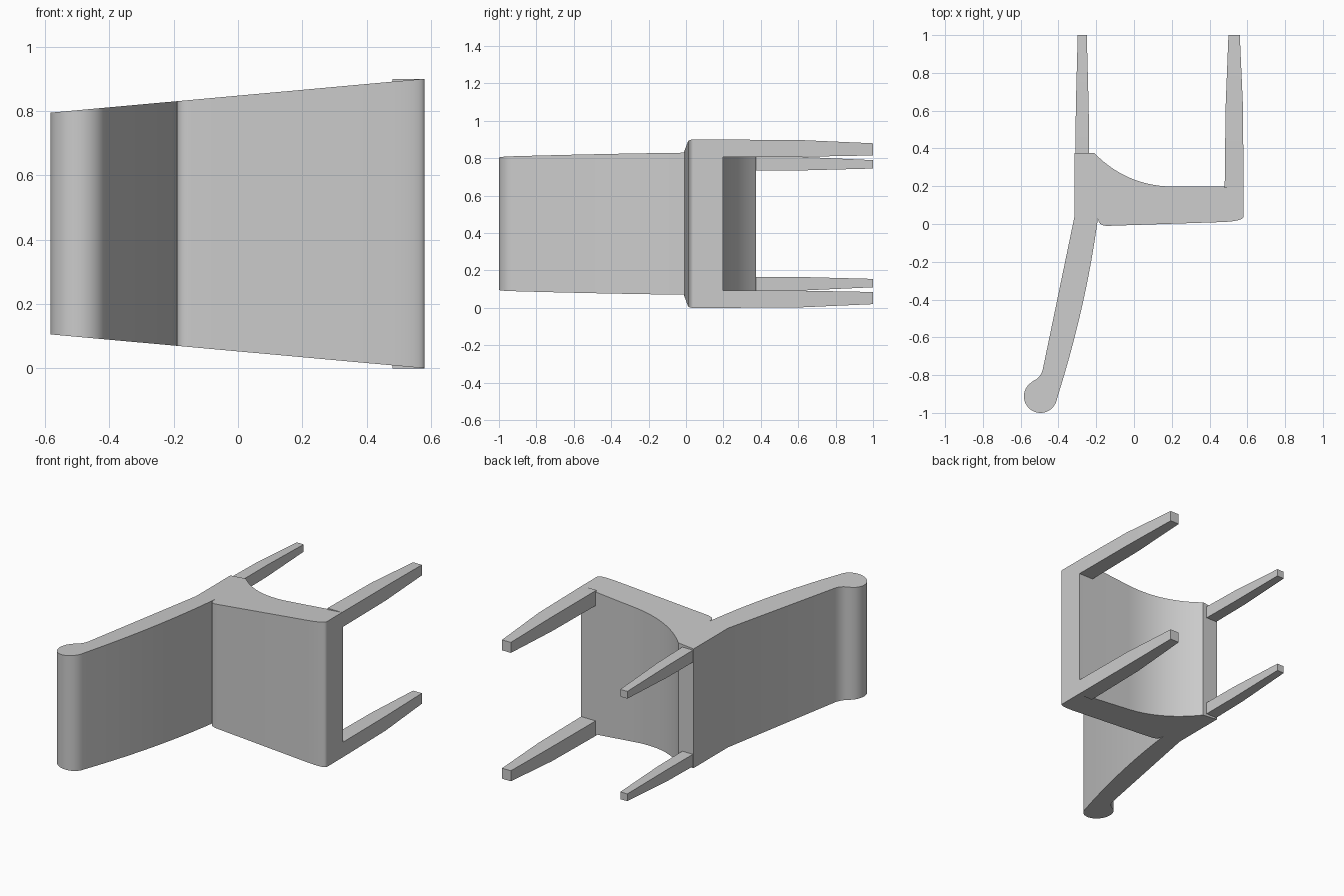
import bpy, bmesh, math

if "Cube" in bpy.data.objects:
    bpy.data.objects.remove(bpy.data.objects["Cube"])

MID = 0.45  # centre of the chair's width, along z


def half_width(x):
    # the chair widens evenly from the scroll to the front rail
    return 0.345 + (x + 0.58) * 0.105 / 1.16


def finish(name, bm):
    bmesh.ops.recalc_face_normals(bm, faces=bm.faces)
    me = bpy.data.meshes.new(name)
    bm.to_mesh(me)
    bm.free()
    ob = bpy.data.objects.new(name, me)
    bpy.context.collection.objects.link(ob)
    bpy.ops.object.select_all(action='DESELECT')
    ob.select_set(True)
    bpy.context.view_layer.objects.active = ob
    bpy.ops.object.shade_smooth_by_angle(angle=math.radians(30))
    return ob


def tapered_prism(name, profile):
    # xy profile spanning the width of the chair
    bm = bmesh.new()
    low = [bm.verts.new((x, y, MID - half_width(x))) for x, y in profile]
    high = [bm.verts.new((x, y, MID + half_width(x))) for x, y in profile]
    bm.faces.new(low)
    bm.faces.new(high)
    n = len(profile)
    for i in range(n):
        j = (i + 1) % n
        bm.faces.new((low[i], low[j], high[j], high[i]))
    return finish(name, bm)


def arc(cx, cy, rx, ry, a0, a1, n):
    pts = []
    for i in range(n + 1):
        a = math.radians(a0 + (a1 - a0) * i / n)
        pts.append((cx + rx * math.cos(a), cy + ry * math.sin(a)))
    return pts


def bezier(p0, p1, p2, n):
    pts = []
    for i in range(n + 1):
        t = i / n
        pts.append(tuple((1 - t) ** 2 * a + 2 * t * (1 - t) * b + t * t * c
                         for a, b, c in zip(p0, p1, p2)))
    return pts


def leg(name, sections, top):
    # sections: (y, x0, x1, z0, z1); the upper leg mirrors the lower one
    bm = bmesh.new()
    rings = []
    for y, x0, x1, z0, z1 in sections:
        ring = []
        for x, z in ((x0, z0), (x1, z0), (x1, z1), (x0, z1)):
            ring.append(bm.verts.new((x, y, 2 * MID - z if top else z)))
        rings.append(ring)
    bm.faces.new(rings[0])
    bm.faces.new(rings[-1])
    for a, b in zip(rings, rings[1:]):
        for i in range(4):
            j = (i + 1) % 4
            bm.faces.new((a[i], a[j], b[j], b[i]))
    return finish(name, bm)


# curved backrest ending in a scroll
back = [(-0.315, 0.04)]
back += bezier((-0.483, -0.77), (-0.495, -0.815), (-0.535, -0.832), 6)
back += arc(-0.495, -0.912, 0.088, 0.088, 125, 345, 22)
back += bezier((-0.40, -0.90), (-0.25, -0.42), (-0.19, 0.04), 16)
tapered_prism("backrest", back)

# solid seat frame with an arched underside
frame = [(-0.315, 0.04), (0.58, 0.04), (0.58, 0.198)]
frame += bezier((0.20, 0.198), (-0.04, 0.203), (-0.21, 0.375), 14)
frame += [(-0.315, 0.375)]
tapered_prism("seat_frame", frame)

# thin cushion with rounded ends
cushion = [(-0.19, 0.04), (-0.19, 0.025)]
cushion += bezier((-0.185, 0.008), (-0.172, -0.010), (-0.14, -0.010), 5)
cushion += bezier((0.46, 0.010), (0.578, 0.014), (0.58, 0.04), 8)
tapered_prism("seat_cushion", cushion)

# tapered legs
front = [(0.19, 0.48, 0.58, 0.0, 0.093),
         (0.62, 0.485, 0.577, 0.003, 0.092),
         (1.0, 0.50, 0.56, 0.02, 0.085)]
rear = [(0.37, -0.31, -0.237, 0.09, 0.165),
        (0.62, -0.308, -0.24, 0.093, 0.165),
        (1.0, -0.298, -0.25, 0.11, 0.155)]
for side, top in (("lower", False), ("upper", True)):
    leg("front_leg_" + side, front, top)
    leg("rear_leg_" + side, rear, top)
